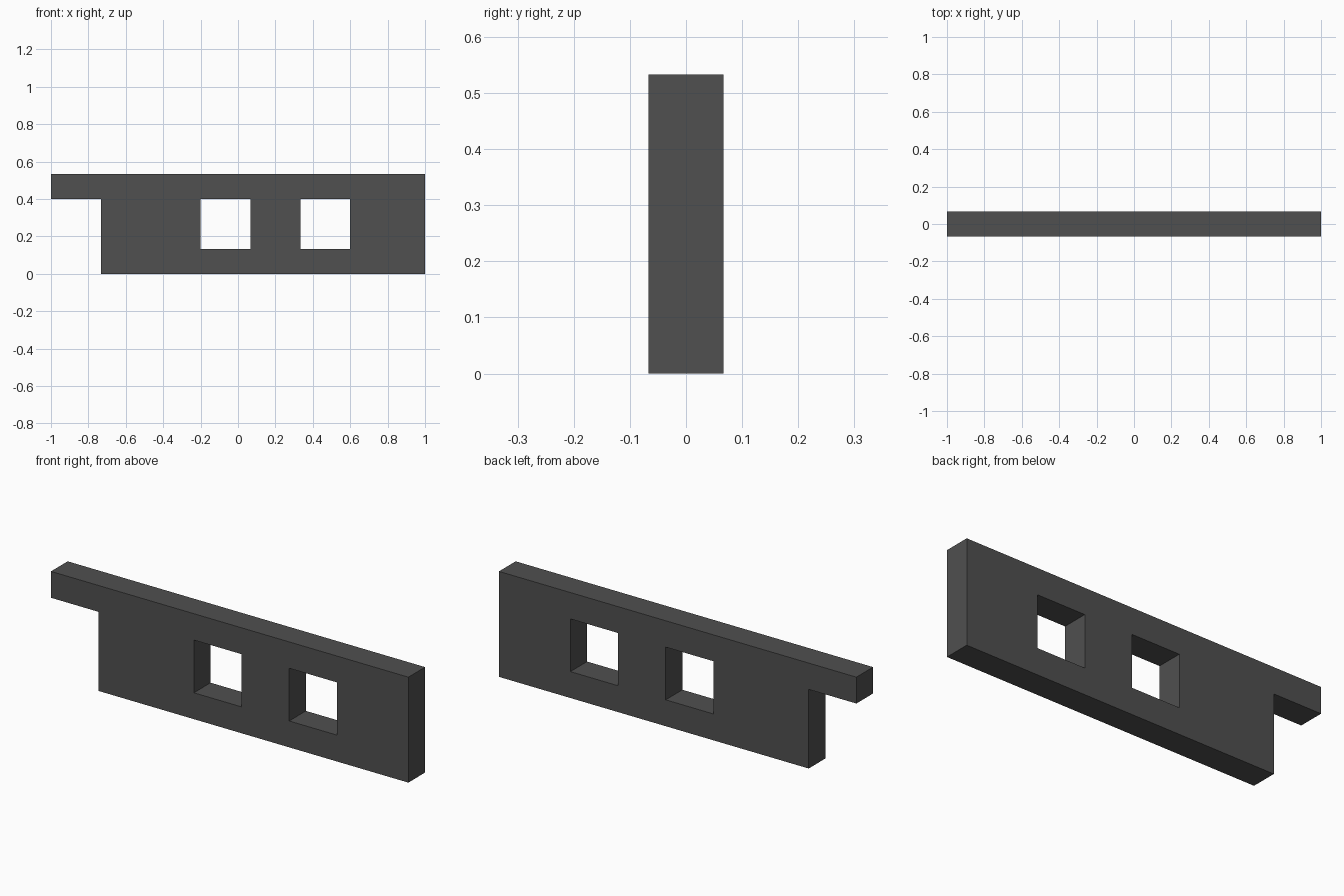
import bpy, bmesh

if "Cube" in bpy.data.objects:
    bpy.data.objects.remove(bpy.data.objects["Cube"])

U = 2 / 30  # grid unit of the design
HALF_DEPTH = U

# Cell boundaries of the front profile, and the cells left open
xs = [v * U for v in (-15, -11, -3, 1, 5, 9, 15)]
zs = [v * U for v in (0, 2, 6, 8)]
open_cells = {(0, 0), (0, 1),   # notch under the overhanging arm
              (2, 1), (4, 1)}   # two square windows

# Front face of the plate
bm = bmesh.new()
verts = {(i, k): bm.verts.new((x, -HALF_DEPTH, z))
         for i, x in enumerate(xs) for k, z in enumerate(zs)}
for i in range(len(xs) - 1):
    for k in range(len(zs) - 1):
        if (i, k) not in open_cells:
            bm.faces.new([verts[c] for c in
                          ((i, k), (i + 1, k), (i + 1, k + 1), (i, k + 1))])
bmesh.ops.delete(bm, geom=[v for v in bm.verts if not v.link_faces], context='VERTS')

# Thicken it front to back
result = bmesh.ops.extrude_face_region(bm, geom=bm.faces[:], use_keep_orig=True)
moved = [g for g in result['geom'] if isinstance(g, bmesh.types.BMVert)]
bmesh.ops.translate(bm, verts=moved, vec=(0, 2 * HALF_DEPTH, 0))
bmesh.ops.recalc_face_normals(bm, faces=bm.faces[:])

mesh = bpy.data.meshes.new("windowed_plate")
bm.to_mesh(mesh)
bm.free()
plate = bpy.data.objects.new("windowed_plate", mesh)
bpy.context.collection.objects.link(plate)

# Dark grey finish
mat = bpy.data.materials.new("dark_grey")
mat.diffuse_color = (0.08, 0.08, 0.08, 1)
mat.use_nodes = True
mat.node_tree.nodes["Principled BSDF"].inputs["Base Color"].default_value = mat.diffuse_color
mesh.materials.append(mat)
